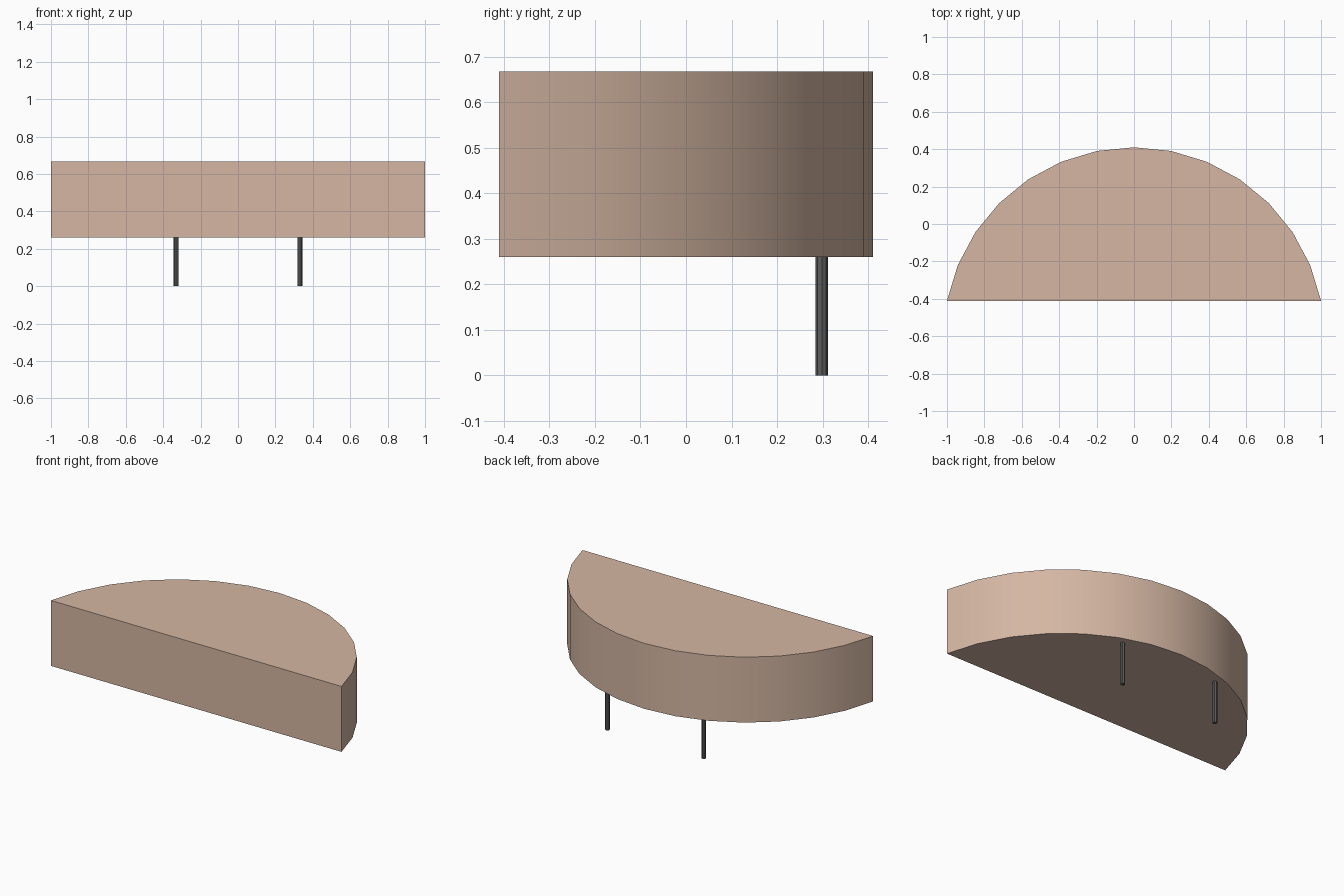
import bpy, bmesh, math
from math import radians, cos, sin

if "Cube" in bpy.data.objects:
    bpy.data.objects.remove(bpy.data.objects["Cube"])


def material(name, rgb):
    m = bpy.data.materials.new(name)
    m.diffuse_color = (*rgb, 1)
    m.use_nodes = True
    m.node_tree.nodes["Principled BSDF"].inputs["Base Color"].default_value = m.diffuse_color
    return m


tan = material("tan_board", (0.66, 0.47, 0.365))
dark = material("dark_metal", (0.11, 0.11, 0.11))


def prism(name, outline, z0, z1, mat):
    """Extrude a flat counter-clockwise outline from z0 to z1."""
    bm = bmesh.new()
    base = bm.faces.new([bm.verts.new((x, y, z0)) for x, y in outline])
    top = bmesh.ops.extrude_face_region(bm, geom=[base], use_keep_orig=True)["geom"]
    bmesh.ops.translate(bm, vec=(0, 0, z1 - z0),
                        verts=[v for v in top if isinstance(v, bmesh.types.BMVert)])
    bmesh.ops.recalc_face_normals(bm, faces=bm.faces)
    mesh = bpy.data.meshes.new(name)
    bm.to_mesh(mesh)
    bm.free()
    mesh.materials.append(mat)
    ob = bpy.data.objects.new(name, mesh)
    bpy.context.collection.objects.link(ob)
    bpy.ops.object.select_all(action='DESELECT')
    ob.select_set(True)
    bpy.context.view_layer.objects.active = ob
    bpy.ops.object.shade_smooth_by_angle(angle=radians(30))
    return ob


# Body: arc of a 32-sided circle closed by a straight front
R = 1 / cos(radians(11.25))
cy = 0.41 - R
arc = [(R * cos(radians(11.25 * i)), cy + R * sin(radians(11.25 * i))) for i in range(1, 16)]
prism("half_round_body", arc, 0.26, 0.667, tan)

# Two thin rear legs
for side, x in (("left", -0.331), ("right", 0.331)):
    ring = [(x + 0.0135 * cos(math.tau * i / 8), 0.298 + 0.0135 * sin(math.tau * i / 8))
            for i in range(8)]
    prism(side + "_leg", ring, 0, 0.26, dark)
